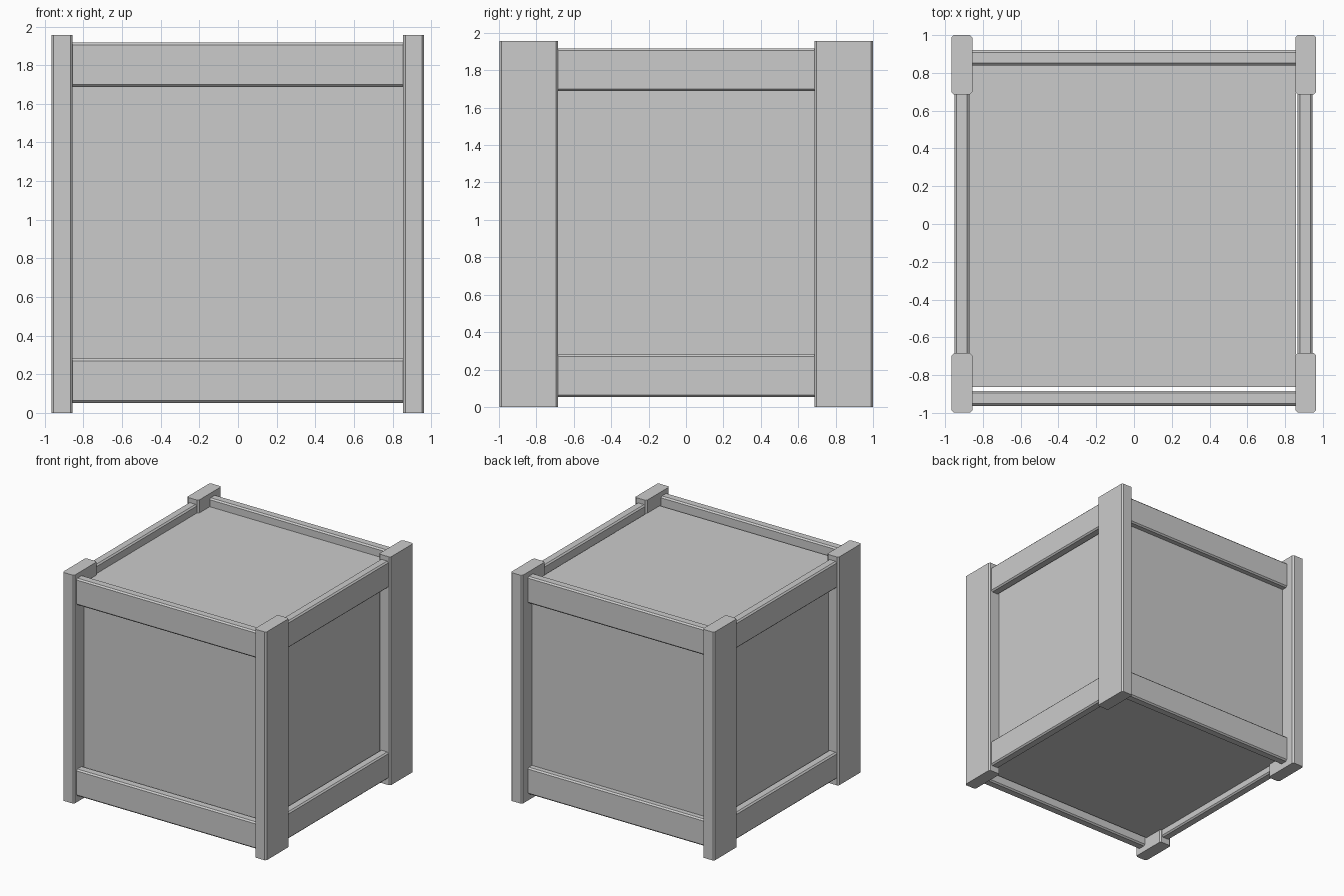
import bpy
import bmesh

if "Cube" in bpy.data.objects:
    bpy.data.objects.remove(bpy.data.objects["Cube"])


def block(name, lo, hi, axis=None, bevel=0.012):
    """Box between two corners; edges running along `axis` get chamfered."""
    size = [b - a for a, b in zip(lo, hi)]
    bm = bmesh.new()
    bmesh.ops.create_cube(bm, size=1)
    bmesh.ops.scale(bm, vec=size, verts=bm.verts)
    if axis is not None:
        edges = [e for e in bm.edges
                 if abs(e.verts[0].co[axis] - e.verts[1].co[axis]) > 0.001]
        bmesh.ops.bevel(bm, geom=edges, offset=bevel, segments=1,
                        profile=0.5, affect='EDGES')
    mesh = bpy.data.meshes.new(name)
    bm.to_mesh(mesh)
    bm.free()
    ob = bpy.data.objects.new(name, mesh)
    ob.location = [(a + b) / 2 for a, b in zip(lo, hi)]
    bpy.context.collection.objects.link(ob)
    return ob


# Inner crate body
block("crate_body", (-0.873, -0.863, 0.115), (0.858, 0.867, 1.845))

# Corner posts, chamfered along their height
for side, x in (("left", -0.911), ("right", 0.909)):
    for end, y in (("front", -0.841), ("back", 0.843)):
        block(f"{end}_{side}_post", (x - 0.055, y - 0.157, 0),
              (x + 0.055, y + 0.157, 1.957), axis=2)

# Rails between the posts, one ring low and one ring high
for level, z0, z1 in (("bottom", 0.052, 0.281), ("top", 1.688, 1.917)):
    for end, y0, y1 in (("front", -0.963, -0.883), ("back", 0.84, 0.92)):
        block(f"{level}_{end}_rail", (-0.87, y0, z0), (0.87, y1, z1), axis=0)
    for side, x0, x1 in (("left", -0.951, -0.871), ("right", 0.866, 0.946)):
        block(f"{level}_{side}_rail", (x0, -0.7, z0), (x1, 0.7, z1), axis=1)
